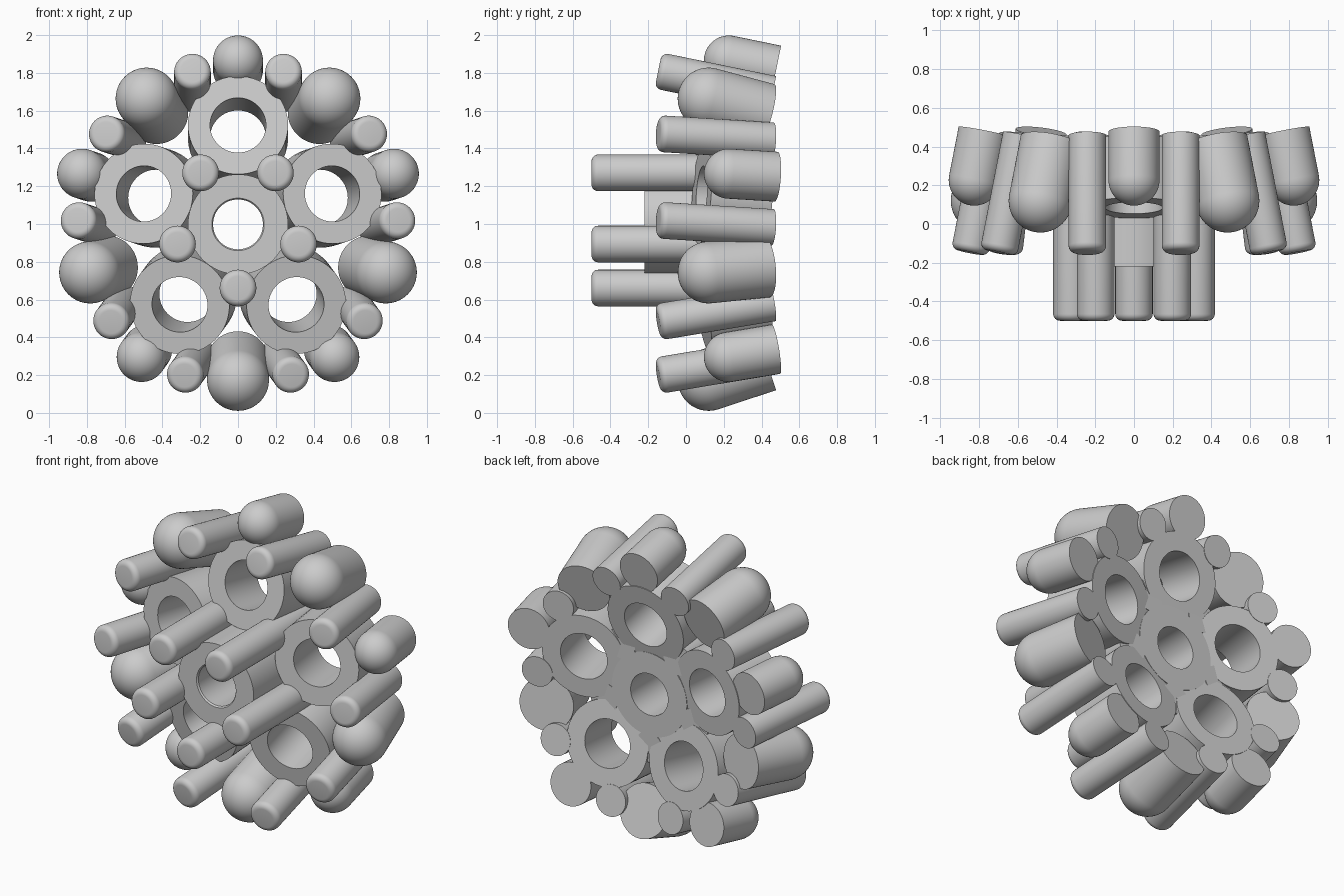
import bpy, bmesh
from math import sin, cos, pi, radians, sqrt
from mathutils import Vector

if "Cube" in bpy.data.objects:
    bpy.data.objects.remove(bpy.data.objects["Cube"])

CENTRE_Z = 0.998
SEG = 64


def lathe(name, profile, front, axis, closed=False):
    """Revolve (radius, depth) points about an axis starting at the front point."""
    bm = bmesh.new()
    rings = [[bm.verts.new((r * cos(2 * pi * i / SEG), r * sin(2 * pi * i / SEG), d))
              for i in range(SEG)] for r, d in profile]
    pairs = list(zip(rings, rings[1:]))
    if closed:
        pairs.append((rings[-1], rings[0]))
    for a, b in pairs:
        for i in range(SEG):
            j = (i + 1) % SEG
            bm.faces.new((a[i], a[j], b[j], b[i]))
    bmesh.ops.remove_doubles(bm, verts=bm.verts, dist=1e-5)
    bmesh.ops.recalc_face_normals(bm, faces=bm.faces)
    me = bpy.data.meshes.new(name)
    bm.to_mesh(me)
    bm.free()
    ob = bpy.data.objects.new(name, me)
    bpy.context.collection.objects.link(ob)
    ob.rotation_mode = 'QUATERNION'
    ob.rotation_quaternion = Vector((0, 0, 1)).rotation_difference(axis)
    ob.location = front
    bpy.ops.object.select_all(action='DESELECT')
    ob.select_set(True)
    bpy.context.view_layer.objects.active = ob
    bpy.ops.object.shade_smooth_by_angle(angle=radians(30))
    return ob


def polar(angle, radius, y):
    a = radians(angle)
    return Vector((radius * cos(a), y, CENTRE_Z + radius * sin(a)))


def inward(angle, slope):
    """Direction running backwards and leaning towards the centre line."""
    a = radians(angle)
    return Vector((-slope * cos(a), 1, -slope * sin(a))).normalized()


def arc(r, fillet, n):
    return [(r - fillet + fillet * sin(pi / 2 * i / n), fillet - fillet * cos(pi / 2 * i / n))
            for i in range(n + 1)]


def peg(r, length):
    return [(0, 0)] + arc(r, 0.035, 6) + [(r, length), (0, length)]


def dome(r, length):
    return arc(r, r, 16) + [(r, length), (0, length)]


def tube(outer, inner, length):
    return [(inner, 0), (outer, 0), (outer, length), (inner, length)]


BACK = Vector((0, 1, 0))
LEAN = 0.205      # lean of the five petals
STRETCH = sqrt(1 + LEAN ** 2)

# Central tube
lathe("centre_tube", [(0.139, 0), (0.265, 0), (0.265, 0.59), (0.132, 0.59), (0.132, 0.01)],
      polar(0, 0, -0.22), BACK, True)

for k in range(5):
    face = 90 + 72 * k
    edge = face + 36
    lean = inward(face, LEAN)

    # Leaning tube of each petal
    lathe("petal_tube", tube(0.265, 0.148, 0.325 * STRETCH), polar(face, 0.525, 0.083), lean, True)

    # Small domed cylinder on the rim of each petal
    r = 0.132
    start = polar(face, 0.868, 0.227) - lean * r
    lathe("small_dome", dome(r, r + 0.25 * STRETCH), start, lean)

    # Pair of outer pegs per petal, parallel to the petal tube
    for side in (-1, 1):
        lathe("outer_peg", peg(0.097, 0.605 * STRETCH),
              polar(face + side * 16.5, 0.849, -0.147), lean)

    # Large domed cylinder between petals
    r = 0.164
    steep = inward(edge, 0.33)
    start = polar(edge, 0.823, 0.12) - steep * r
    lathe("large_dome", dome(r, r + 0.322), start, steep)

    # Long straight inner peg between petals
    lathe("inner_peg", peg(0.097, 0.87), polar(edge, 0.337, -0.5), BACK)
